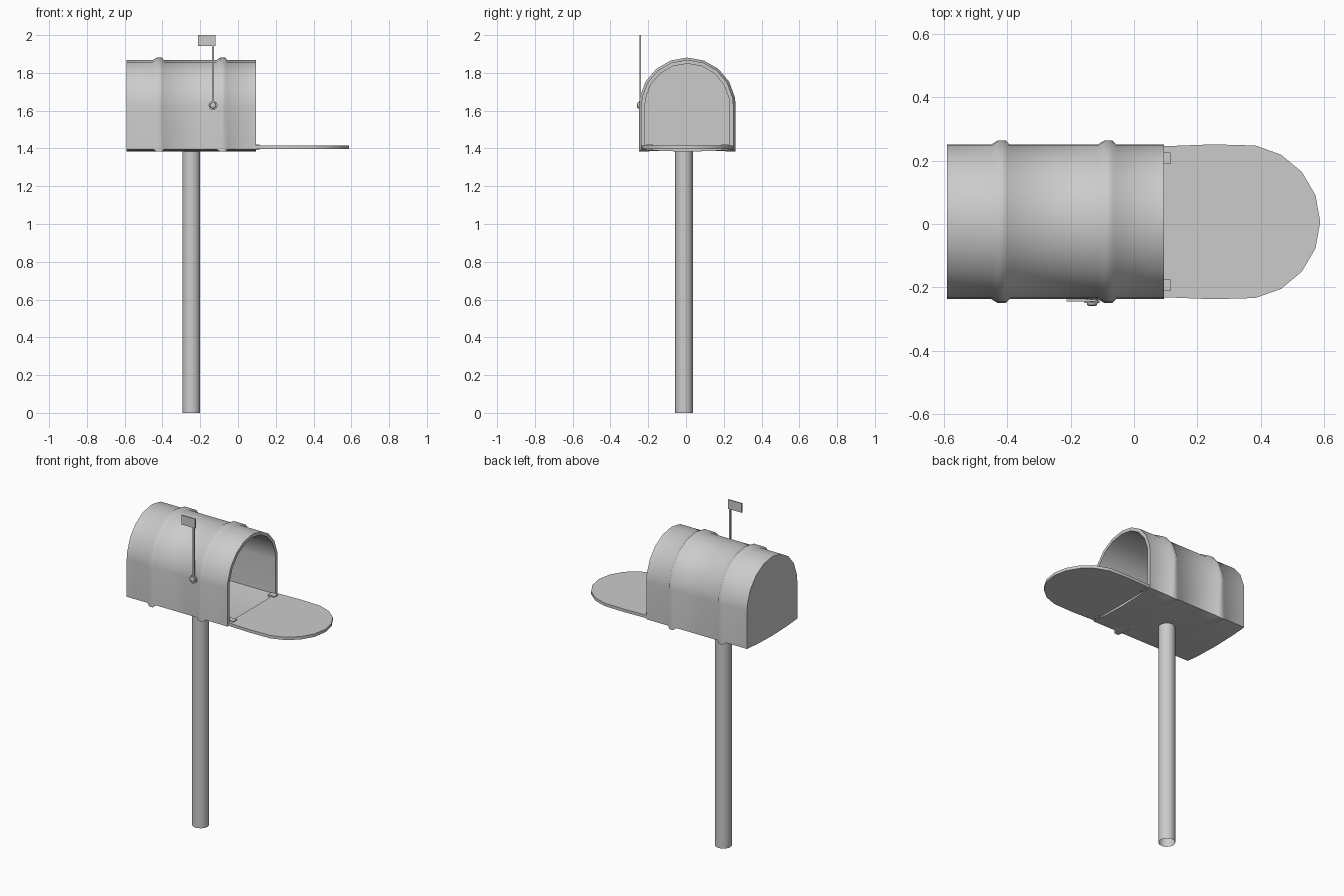
import bpy, bmesh
from math import sin, cos, radians, pi
from mathutils import Matrix

cube = bpy.data.objects.get("Cube")
if cube:
    bpy.data.objects.remove(cube, do_unlink=True)

steel = bpy.data.materials.new("plain_grey_metal")
steel.use_nodes = True
grey = (0.6, 0.6, 0.6, 1)
steel.diffuse_color = grey
steel.node_tree.nodes["Principled BSDF"].inputs["Base Color"].default_value = grey

CY = 0.007          # centre line of the box
SPRING = 1.625      # height where the arch begins
R = 0.244           # arch radius


def finish(name, bm, angle=40):
    bmesh.ops.recalc_face_normals(bm, faces=bm.faces)
    mesh = bpy.data.meshes.new(name)
    bm.to_mesh(mesh)
    bm.free()
    mesh.materials.append(steel)
    ob = bpy.data.objects.new(name, mesh)
    bpy.context.collection.objects.link(ob)
    bpy.ops.object.select_all(action="DESELECT")
    ob.select_set(True)
    bpy.context.view_layer.objects.active = ob
    bpy.ops.object.shade_smooth_by_angle(angle=radians(angle))
    return ob


def loft(bm, rings, cap_start=True, cap_end=True):
    loops = [[bm.verts.new(p) for p in ring] for ring in rings]
    for a, b in zip(loops, loops[1:]):
        for i in range(len(a)):
            j = (i + 1) % len(a)
            bm.faces.new((a[i], a[j], b[j], b[i]))
    if cap_start:
        bm.faces.new(loops[0])
    if cap_end:
        bm.faces.new(loops[-1])


def box(name, x, y, z):
    bm = bmesh.new()
    loft(bm, [[(x[0], y[0], h), (x[1], y[0], h), (x[1], y[1], h), (x[0], y[1], h)] for h in z])
    return finish(name, bm)


def lathe_ring(centre, r, axis, n):
    """Circle of n points around a vertical or front-to-back axis."""
    x, y, z = centre
    ring = []
    for i in range(n):
        a = 2 * pi * i / n
        u, v = r * cos(a), r * sin(a)
        ring.append((x + u, y + v, z) if axis == "z" else (x + u, y, z + v))
    return ring


def section(x, off):
    """Arched cross-section with a slightly bellied floor, grown by off."""
    r = R + off
    pts = [(x, CY + r * cos(radians(a)), SPRING + r * sin(radians(a)))
           for a in [0] + list(range(10, 171, 20)) + [180]]
    floor_off = min(off, 0)
    for t in (-1, -0.6, 0, 0.6, 1):
        drop = off if abs(t) == 1 else floor_off
        pts.append((x, CY + t * r, 1.395 - 0.012 * (1 - t * t) - drop))
    return pts


# Hollow box body: inside wall, open rim, then outside with two raised ribs
stations = [(-0.575, -0.02), (0.094, -0.02), (0.094, 0)]
for rib in (-0.081, -0.417):
    stations += [(rib + 0.024, 0), (rib + 0.013, 0.012), (rib - 0.013, 0.012), (rib - 0.032, 0)]
stations.append((-0.59, 0))
bm = bmesh.new()
loft(bm, [section(x, off) for x, off in stations])
finish("box_body", bm, 50)

# Open door, lying level with the floor
outline = [(0.34 + (R + 0.003) * cos(radians(a)), CY + R * sin(radians(a)))
           for a in range(-80, 81, 20)]
outline = [(0.094, CY - 0.238), (0.25, CY - R)] + outline + [(0.25, CY + R), (0.094, CY + 0.238)]
bm = bmesh.new()
loft(bm, [[(x, y, z) for x, y in outline] for z in (1.398, 1.416)])
finish("door", bm, 30)

# Door hinges in the lower corners
for side, name in ((-1, "right_hinge"), (1, "left_hinge")):
    y = CY + side * 0.2
    box(name, (0.07, 0.115), (y - 0.018, y + 0.018), (1.393, 1.422))

# Hollow round post
bm = bmesh.new()
loft(bm, [lathe_ring((-0.247, -0.01, z), 0.047, "z", 24) for z in (0, 1.392)], False, False)
finish("post", bm)

# Signal flag, its arm and the pivot knob
box("flag_plate", (-0.212, -0.12), (-0.245, -0.238), (1.943, 2.0))
box("flag_arm", (-0.138, -0.127), (-0.246, -0.237), (1.62, 1.945))
bm = bmesh.new()
profile = [(-0.23, 0.018), (-0.241, 0.018), (-0.241, 0.024), (-0.249, 0.024),
           (-0.249, 0.017), (-0.256, 0.015), (-0.259, 0.008)]
loft(bm, [lathe_ring((-0.132, y, 1.628), r, "y", 12) for y, r in profile])
finish("flag_pivot", bm)
